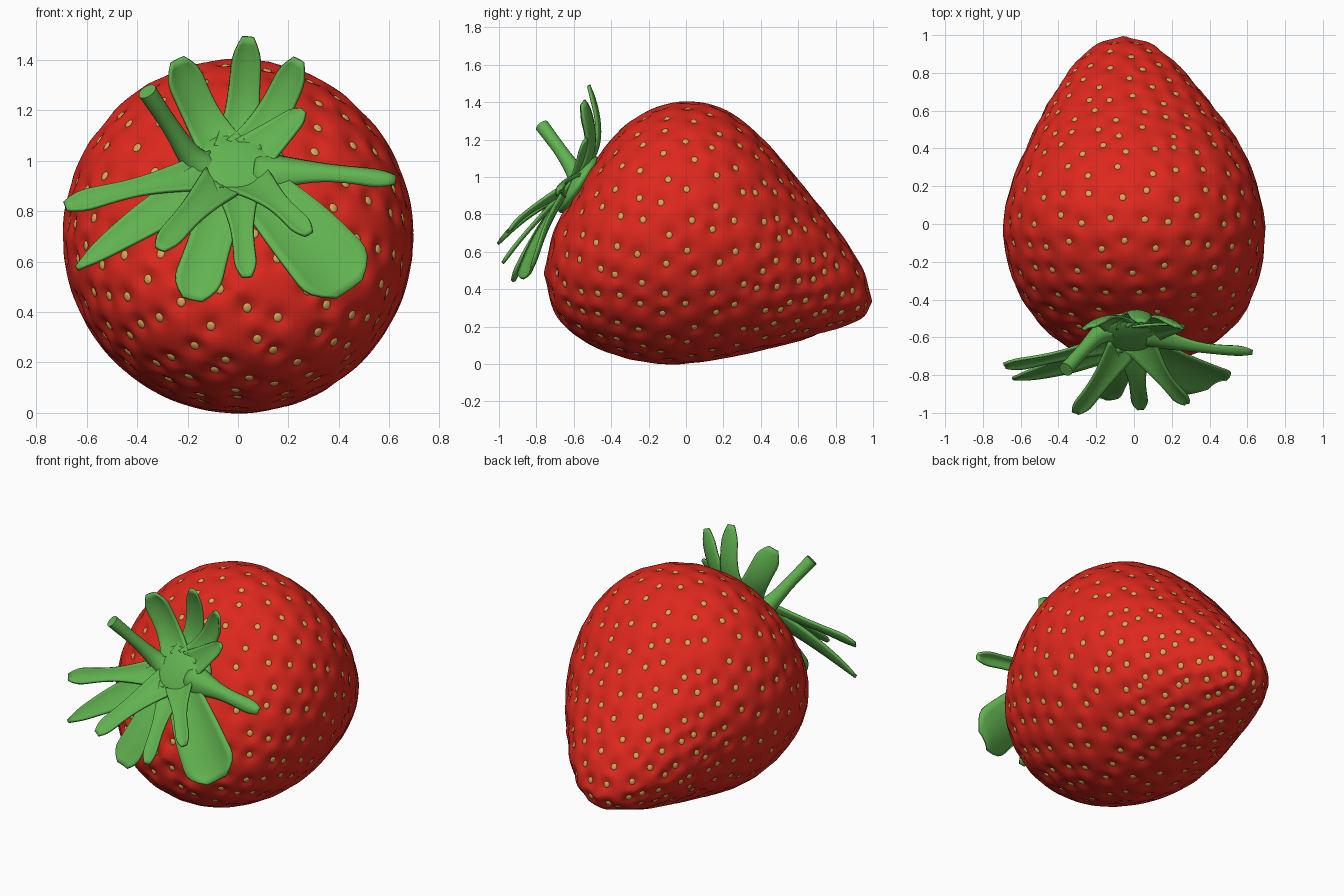
import bpy, bmesh, math
from mathutils import Vector, Matrix, kdtree

if "Cube" in bpy.data.objects:
    bpy.data.objects.remove(bpy.data.objects["Cube"])


def material(name, rgb):
    m = bpy.data.materials.new(name)
    m.diffuse_color = (*rgb, 1)
    m.use_nodes = True
    m.node_tree.nodes["Principled BSDF"].inputs["Base Color"].default_value = m.diffuse_color
    return m


RED = material("berry red", (0.73, 0.021, 0.012))
GREEN = material("leaf green", (0.12, 0.45, 0.08))
TAN = material("seed tan", (0.70, 0.39, 0.095))


def finish(name, bm, mat):
    bmesh.ops.recalc_face_normals(bm, faces=bm.faces)
    me = bpy.data.meshes.new(name)
    bm.to_mesh(me)
    bm.free()
    me.materials.append(mat)
    for p in me.polygons:
        p.use_smooth = True
    ob = bpy.data.objects.new(name, me)
    bpy.context.collection.objects.link(ob)
    return ob


def spline(rows, t):
    """Catmull-Rom through rows of numbers, t counted in rows."""
    n = len(rows) - 1
    i = min(int(t), n - 1)
    u = t - i
    out = []
    for k in range(len(rows[0])):
        b, c = rows[i][k], rows[i + 1][k]
        a = rows[i - 1][k] if i > 0 else 2 * b - c
        d = rows[i + 2][k] if i + 2 <= n else 2 * c - b
        out.append(b + 0.5 * u * (c - a + u * (2*a - 5*b + 4*c - d + u * (3*(b - c) + d - a))))
    return out


# Berry sections: y, bottom z, top z, middle x, half width
SECTIONS = [(-.755, .48, .49, 0, .01), (-.70, .28, .72, .01, .27), (-.6, .165, .90, .02, .44),
            (-.48, .09, 1.09, .02, .555), (-.34, .04, 1.26, .01, .63), (-.18, .008, 1.36, .005, .675),
            (0, .005, 1.4, 0, .69), (.2, .035, 1.36, 0, .65), (.4, .075, 1.21, 0, .57),
            (.6, .125, .98, -.02, .455), (.8, .19, .73, -.04, .31), (.94, .25, .51, -.05, .16),
            (.99, .33, .34, -.05, .01)]
LAST = len(SECTIONS) - 1


def surface(t, a):
    y, z0, z1, x, w = spline(SECTIONS, t)
    return Vector((x + w * math.cos(a), y, (z0 + z1) / 2 + (z1 - z0) / 2 * math.sin(a)))


def normal(t, a):
    t = min(max(t, 0.05), LAST - 0.05)
    n = (surface(t + .03, a) - surface(t - .03, a)).cross(surface(t, a + .03) - surface(t, a - .03))
    n.normalize()
    return n if n.dot(surface(t, a) - Vector((0, 0.1, .6))) > 0 else -n


# Seed positions: staggered rings at even spacing along the skin
seeds = []
travel, ring, t = 0.06, 0, 0.02
while t < LAST - 0.05:
    travel += sum((surface(t + .02, k * math.pi / 2) - surface(t, k * math.pi / 2)).length
                  for k in range(4)) / 4
    t += 0.02
    gap = 0.135 if t < 8 else 0.11
    if travel > gap:
        travel = 0
        ring += 1
        _, z0, z1, _, w = spline(SECTIONS, t)
        count = max(3, round(math.pi * ((z1 - z0) / 2 + w) / (gap * 1.2)))
        for k in range(count):
            a = (k + 0.5 * (ring % 2) + 0.12 * math.sin(k * 4.1 + ring * 2)) * math.tau / count
            tt = min(max(t + 0.13 * math.sin(k * 2.7 + ring), 0.05), LAST - 0.05)
            seeds.append((surface(tt, a), normal(tt, a)))
tree = kdtree.KDTree(len(seeds))
for i, (p, n) in enumerate(seeds):
    tree.insert(p, i)
tree.balance()

# Berry body, dimpled around every seed
bm = bmesh.new()
ROWS, COLS = 144, 176
rings = []
for r in range(ROWS + 1):
    tt = LAST * r / ROWS
    row = []
    for c in range(COLS):
        a = math.tau * c / COLS
        p = surface(tt, a)
        d = tree.find(p)[2]
        row.append(bm.verts.new(p + normal(tt, a) * (0.005 - 0.020 * math.exp(-(d / 0.040) ** 2))))
    rings.append(row)
for r in range(ROWS):
    for c in range(COLS):
        e = (c + 1) % COLS
        bm.faces.new((rings[r][c], rings[r][e], rings[r + 1][e], rings[r + 1][c]))
bm.faces.new(rings[0])
bm.faces.new(rings[-1])
finish("berry_body", bm, RED)

# Seeds: flattened beads sitting in the dimples
bm = bmesh.new()
for p, n in seeds:
    rot = n.to_track_quat('Z', 'Y').to_matrix().to_4x4()
    m = Matrix.Translation(p - n * 0.013) @ rot @ Matrix.Diagonal((0.019, 0.021, 0.008, 1))
    bmesh.ops.create_icosphere(bm, subdivisions=2, radius=1, matrix=m)
finish("seeds", bm, TAN)

# Calyx hub: flattened dome lying on the shoulder of the berry
OUT = Vector((0, -0.83, 0.56))
HUB = Vector((-0.01, -0.575, 0.96))
bm = bmesh.new()
m = (Matrix.Translation(HUB) @ OUT.to_track_quat('Z', 'Y').to_matrix().to_4x4()
     @ Matrix.Diagonal((0.21, 0.18, 0.055, 1)))
bmesh.ops.create_uvsphere(bm, u_segments=40, v_segments=20, radius=1, matrix=m)
finish("calyx_hub", bm, GREEN)


def leaf(name, x, y, z, lift, w_mid, w_tip, cup=0.12):
    """Blade curving from the hub to the tip, bulging outward by lift."""
    tip = Vector((x, y, z))
    away = tip - HUB
    away = (away - OUT * away.dot(OUT)).normalized()
    base = HUB + away * 0.08 + OUT * 0.03
    bend = (base + tip) / 2 + OUT * lift
    bm = bmesh.new()
    N, W = 20, 8
    grid = []
    for i in range(N + 1):
        u = i / N
        mid = base * (1 - u) ** 2 + bend * 2 * u * (1 - u) + tip * u * u
        tan = ((bend - base) * (1 - u) + (tip - bend) * u).normalized()
        side = tan.cross(OUT).normalized()
        up = side.cross(tan)
        w = spline([(0.19,), (w_mid,), (w_tip,)], 2 * u)[0]
        if i > N - 4:  # round off the tip
            w *= math.sqrt(max(0.15, 1 - ((i - N + 4) / 4) ** 2))
        grid.append([bm.verts.new(mid + side * w * s / 2 + up * cup * w * (s * s - .4))
                     for s in (2 * j / W - 1 for j in range(W + 1))])
    for i in range(N):
        for j in range(W):
            bm.faces.new((grid[i][j], grid[i][j + 1], grid[i + 1][j + 1], grid[i + 1][j]))
    s = finish(name, bm, GREEN).modifiers.new("thickness", 'SOLIDIFY')
    s.thickness, s.offset = 0.014, 0


# Calyx leaves: tip x, y, z, outward bulge, middle width, tip width
leaf("leaf_top", .04, -.52, 1.49, -.17, .13, .11)
leaf("leaf_top_left", -.24, -.55, 1.40, -.13, .15, .15)
leaf("leaf_top_right", .24, -.55, 1.40, -.13, .14, .12)
leaf("leaf_small_right", .26, -.54, 1.20, -.01, .13, .07)
leaf("leaf_right", .625, -.68, .925, .04, .08, .085, cup=-.3)
leaf("leaf_big_lower_right", .44, -.84, .49, .05, .29, .34)
leaf("leaf_front_right", .28, -.95, .71, .05, .09, .09)
leaf("leaf_bottom", .035, -.98, .54, .03, .09, .09)
leaf("leaf_bottom_left", -.18, -.92, .45, .04, .17, .20)
leaf("leaf_front_left", -.31, -1.0, .65, .04, .11, .10)
leaf("leaf_lower_left", -.64, -.82, .575, .04, .15, .05)
leaf("leaf_left", -.685, -.75, .82, .03, .085, .11)

# Stem: tapered round tube bending out of the hub
STEM = [(-.10, -.54, .93, .085), (-.19, -.59, 1.02, .050), (-.27, -.67, 1.14, .036),
        (-.36, -.77, 1.275, .038)]
bm = bmesh.new()
prev = None
for i in range(17):
    t = 3 * i / 16
    x, y, z, rad = spline(STEM, t)
    d = Vector(spline(STEM, min(t + .05, 3))[:3]) - Vector(spline(STEM, max(t - .05, 0))[:3])
    rot = d.to_track_quat('Z', 'Y')
    angles = [k * math.tau / 20 for k in range(20)]
    cur = [bm.verts.new(Vector((x, y, z)) + rot @ Vector((rad * math.cos(a), rad * math.sin(a), 0)))
           for a in angles]
    if prev:
        for k in range(20):
            bm.faces.new((prev[k], prev[(k + 1) % 20], cur[(k + 1) % 20], cur[k]))
    else:
        bm.faces.new(cur)
    prev = cur
bm.faces.new(prev)
stem = finish("stem", bm, GREEN)
bpy.context.view_layer.objects.active = stem
stem.select_set(True)
bpy.ops.object.shade_smooth_by_angle(angle=math.radians(45))
